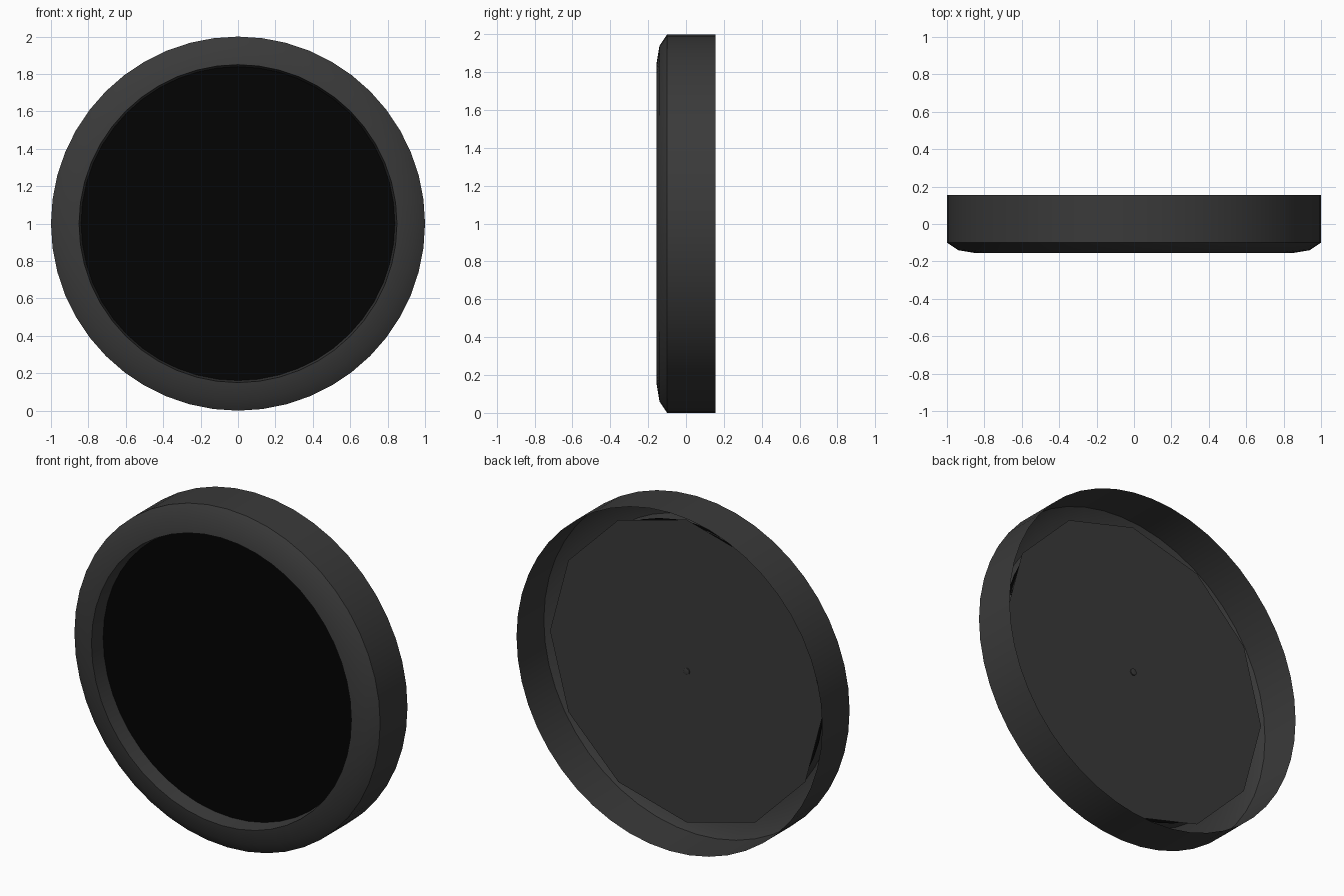
import bpy, bmesh, math

if "Cube" in bpy.data.objects:
    bpy.data.objects.remove(bpy.data.objects["Cube"])


def material(name, value):
    m = bpy.data.materials.new(name)
    m.diffuse_color = (value, value, value, 1)
    m.use_nodes = True
    m.node_tree.nodes["Principled BSDF"].inputs["Base Color"].default_value = m.diffuse_color
    return m


def lathe(name, profile, sides, mat, angle=25):
    """Revolve (radius, y) points around the y axis through z = 1."""
    bm = bmesh.new()
    rings = []
    for r, y in profile:
        count = 1 if r == 0 else sides
        rings.append([bm.verts.new((r * math.cos(2 * math.pi * i / sides), y,
                                    1 + r * math.sin(2 * math.pi * i / sides)))
                      for i in range(count)])
    for a, b in zip(rings, rings[1:]):
        for i in range(sides):
            j = (i + 1) % sides
            quad = [a[i % len(a)], a[j % len(a)], b[j % len(b)], b[i % len(b)]]
            bm.faces.new(list(dict.fromkeys(quad)))
    me = bpy.data.meshes.new(name)
    bm.to_mesh(me)
    bm.free()
    me.materials.append(mat)
    ob = bpy.data.objects.new(name, me)
    bpy.context.collection.objects.link(ob)
    bpy.ops.object.select_all(action='DESELECT')
    ob.select_set(True)
    bpy.context.view_layer.objects.active = ob
    bpy.ops.object.shade_smooth_by_angle(angle=math.radians(angle))
    return ob


casing = material("casing_grey", 0.042)
glass = material("glass_black", 0.001)

# thin outer shell, open at the back, rolled over the front into the recess
lathe("rim", [(1, .155), (1, -.1), (.94, -.14), (.85, -.155),
              (.838, -.055)], 48, casing)

# recessed dark front
lathe("front_panel", [(0, -.062), (.855, -.062)], 48, glass)

# coarse twelve-sided backing plate with a small centre pin
lathe("back_plate", [(0, -.008), (.895, -.008)], 12, casing)
lathe("centre_pin", [(.02, -.008), (.02, -.002), (0, .002)], 12, casing)
